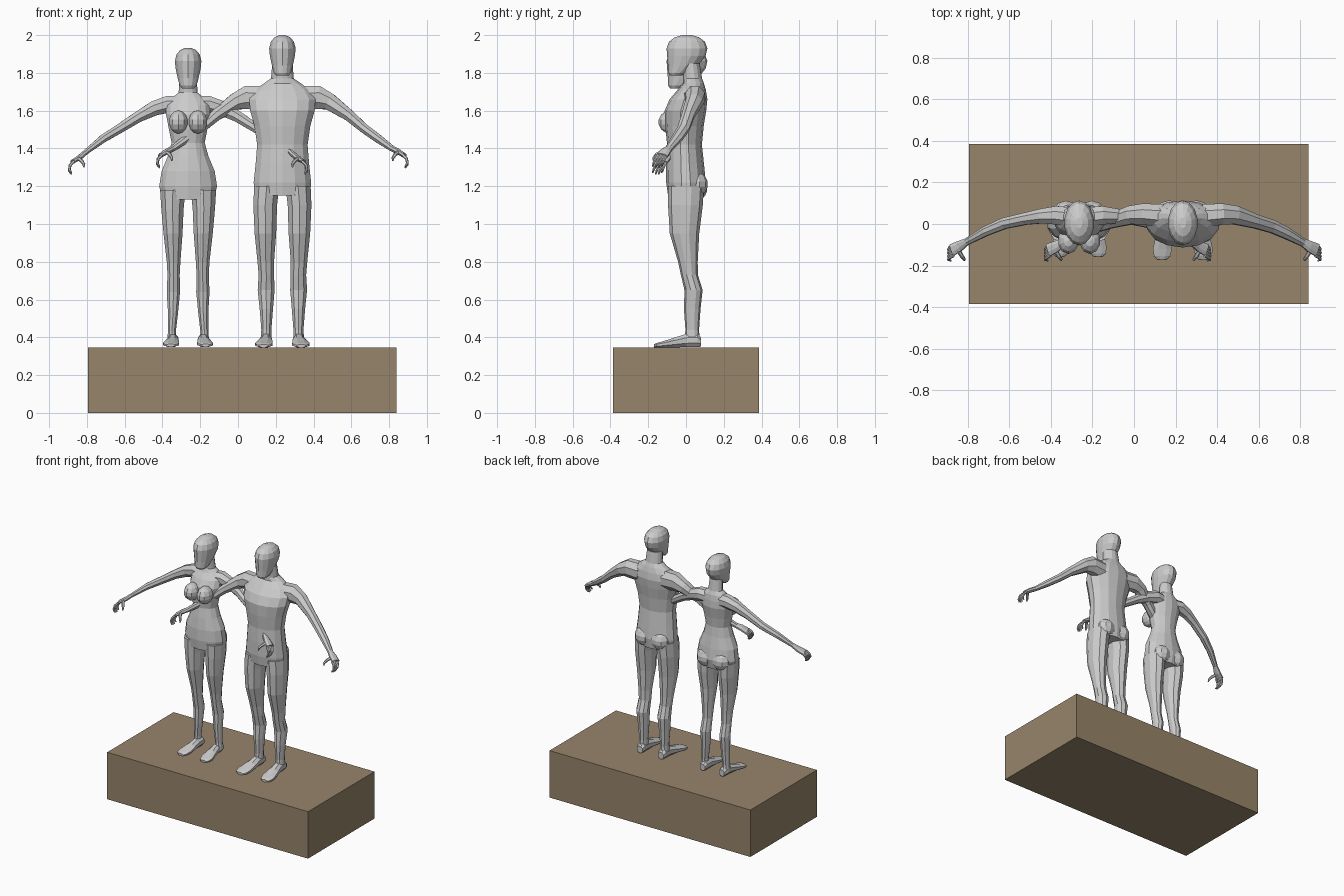
import bpy
import bmesh
from math import cos, sin, pi
from mathutils import Vector, Matrix

cube = bpy.data.objects.get("Cube")
if cube:
    bpy.data.objects.remove(cube, do_unlink=True)

X, Y, Z = Vector((1, 0, 0)), Vector((0, 1, 0)), Vector((0, 0, 1))


def make_material(name, color):
    mat = bpy.data.materials.new(name)
    mat.use_nodes = True
    mat.diffuse_color = (*color, 1)
    mat.node_tree.nodes["Principled BSDF"].inputs["Base Color"].default_value = (*color, 1)
    return mat


STONE = make_material("light grey", (0.6, 0.6, 0.6))
WOOD = make_material("brown", (0.31, 0.235, 0.145))


def finish(name, bm, mat):
    bmesh.ops.recalc_face_normals(bm, faces=bm.faces)
    mesh = bpy.data.meshes.new(name)
    bm.to_mesh(mesh)
    bm.free()
    mesh.materials.append(mat)
    obj = bpy.data.objects.new(name, mesh)
    bpy.context.collection.objects.link(obj)
    return obj


def loft(name, rings, sides, place, normal=None):
    """Skin elliptical rings (x, y, z, radius_u, radius_v) along a path.
    A fixed normal keeps rings parallel, otherwise they follow the path."""
    bm = bmesh.new()
    centers = [Vector(r[:3]) for r in rings]
    loops = []
    for i, (c, ring) in enumerate(zip(centers, rings)):
        if normal:
            u = X
            v = Y if normal == Z else Z
        else:
            ahead = centers[min(i + 1, len(rings) - 1)]
            t = (ahead - centers[max(i - 1, 0)]).normalized()
            u = (Y - t * Y.dot(t)).normalized()
            v = t.cross(u)
        loop = []
        for k in range(sides):
            a = 2 * pi * (k + 0.5) / sides
            p = c + u * cos(a) * ring[3] + v * sin(a) * ring[4]
            loop.append(bm.verts.new(place @ p))
        loops.append(loop)
    for low, high in zip(loops, loops[1:]):
        for k in range(sides):
            n = (k + 1) % sides
            bm.faces.new((low[k], low[n], high[n], high[k]))
    bm.faces.new(loops[0])
    bm.faces.new(loops[-1])
    return finish(name, bm, STONE)


def ellipsoid(name, center, radii, place):
    bm = bmesh.new()
    bmesh.ops.create_uvsphere(bm, u_segments=10, v_segments=7, radius=1)
    shape = Matrix.LocRotScale(Vector(center), None, Vector(radii))
    bmesh.ops.transform(bm, matrix=place @ shape, verts=bm.verts)
    return finish(name, bm, STONE)


def upright(profile):
    """Profile rows (z, half width, half depth, y) as centred rings."""
    return [(0, y, z, w, d) for z, w, d, y in profile]


def limb(profile):
    """Profile rows (z, x, y, half width, half depth) as rings."""
    return [(x, y, z, w, d) for z, x, y, w, d in profile]


# Head and foot shapes shared by both figures
HEAD = upright([
    (1.785, .033, .03, -.055), (1.8, .046, .052, -.042), (1.84, .057, .08, -.016),
    (1.89, .068, .102, .002), (1.93, .072, .108, .005), (1.965, .063, .095, .005),
    (1.988, .043, .065, .005), (2, .016, .025, .005)])
FOOT = [  # heel to toe
    (.085, .08, .375, .024, .026), (.086, .06, .385, .032, .04),
    (.087, 0, .383, .033, .038), (.092, -.06, .373, .042, .028),
    (.098, -.12, .363, .05, .018), (.1, -.155, .358, .042, .013),
    (.1, -.17, .355, .025, .009)]

# Taller, broader figure
TALL = dict(
    name="tall_figure", x=.235, head_drop=0, foot_scale=1, foot_lift=0,
    torso=upright([
        (1.15, .15, .095, 0), (1.22, .156, .105, 0), (1.32, .145, .1, -.005),
        (1.42, .137, .092, -.008), (1.52, .152, .102, -.008), (1.6, .175, .11, -.003),
        (1.66, .18, .1, .013), (1.71, .15, .075, .03), (1.745, .1, .055, .04),
        (1.77, .062, .05, .035), (1.85, .055, .048, .025)]),
    leg=limb([
        (1.2, .083, 0, .07, .095), (1.1, .091, -.003, .066, .092),
        (.95, .09, -.008, .06, .078), (.8, .088, .01, .046, .052),
        (.73, .085, .018, .043, .045), (.65, .086, .04, .047, .048),
        (.55, .085, .033, .037, .044), (.44, .085, .033, .028, .036),
        (.37, .087, .032, .031, .042)]),
    arm=[
        (.1, .04, 1.665, .06, .07), (.19, .048, 1.67, .055, .067),
        (.25, .043, 1.647, .048, .048), (.35, .012, 1.577, .036, .033),
        (.43, -.012, 1.508, .034, .027), (.5, -.045, 1.457, .03, .025),
        (.58, -.09, 1.4, .021, .017), (.61, -.108, 1.385, .029, .016),
        (.646, -.125, 1.362, .033, .013)],
    hand=(0, 0, 0), glute=(.066, .052, 1.21))

# Shorter, slimmer figure
SLIM = dict(
    name="slim_figure", x=-.264, head_drop=.067, foot_scale=.92, foot_lift=.031,
    torso=upright([
        (1.13, .14, .088, 0), (1.2, .157, .1, .004), (1.28, .144, .094, 0),
        (1.36, .11, .082, -.002), (1.43, .09, .072, 0), (1.5, .104, .08, 0),
        (1.58, .12, .085, .01), (1.63, .118, .07, .022), (1.67, .085, .052, .034),
        (1.695, .052, .042, .034), (1.78, .045, .04, .025)]),
    leg=limb([
        (1.18, .081, 0, .071, .09), (1.08, .083, 0, .062, .086),
        (.95, .08, -.005, .053, .07), (.8, .077, .01, .038, .047),
        (.73, .077, .016, .034, .04), (.64, .078, .036, .037, .043),
        (.53, .08, .032, .028, .036), (.43, .086, .032, .022, .03),
        (.375, .087, .032, .026, .036)]),
    arm=[
        (.06, .035, 1.63, .05, .05), (.11, .042, 1.633, .048, .048),
        (.18, .038, 1.612, .038, .042), (.26, .025, 1.57, .031, .032),
        (.36, .003, 1.507, .029, .027), (.45, -.035, 1.452, .025, .023),
        (.54, -.085, 1.382, .018, .015), (.575, -.106, 1.352, .027, .015),
        (.612, -.125, 1.33, .031, .012)],
    hand=(-.033, 0, -.034), glute=(.062, .05, 1.19))


def build_hand(prefix, place):
    # Four curled fingers side by side, then the thumb
    for i in range(4):
        y = -.103 - .016 * i
        reach = .008 if i in (1, 2) else 0
        loft(f"{prefix}_finger", [
            (.638, y, 1.366, .009, .009),
            (.658, y - .012, 1.345, .008, .008),
            (.662, y - .02, 1.322 - reach, .007, .007),
            (.65, y - .026, 1.305 - reach, .004, .004)], 6, place)
    loft(f"{prefix}_thumb", [
        (.615, -.125, 1.382, .011, .011), (.597, -.155, 1.368, .01, .01),
        (.585, -.17, 1.35, .008, .008), (.585, -.175, 1.335, .004, .004)], 6, place)


def build_figure(fig):
    name = fig["name"]
    base = Matrix.Translation((fig["x"], 0, 0))
    loft(f"{name}_torso", fig["torso"], 14, base, Z)
    loft(f"{name}_head", HEAD, 14, base @ Matrix.Translation(-Z * fig["head_drop"]), Z)
    for side, sign in (("left", 1), ("right", -1)):
        place = base @ Matrix.Diagonal((sign, 1, 1, 1))
        prefix = f"{name}_{side}"
        loft(f"{prefix}_leg", fig["leg"], 10, place, Z)
        sole = place @ Matrix.Translation(Z * fig["foot_lift"])
        loft(f"{prefix}_foot", FOOT, 8, sole @ Matrix.Scale(fig["foot_scale"], 4), Y)
        loft(f"{prefix}_arm", fig["arm"], 8, place)
        build_hand(prefix, place @ Matrix.Translation(fig["hand"]))
        ellipsoid(f"{prefix}_glute", fig["glute"], (.068, .064, .068), place)
        if fig is SLIM:
            ellipsoid(f"{prefix}_breast", (.052, -.08, 1.54), (.052, .066, .062), place)


build_figure(TALL)
build_figure(SLIM)

# Plinth under the pair
bm = bmesh.new()
bmesh.ops.create_cube(bm, size=1)
block = Matrix.LocRotScale(Vector((.023, 0, .1725)), None, Vector((1.634, .772, .345)))
bmesh.ops.transform(bm, matrix=block, verts=bm.verts)
finish("plinth", bm, WOOD)
